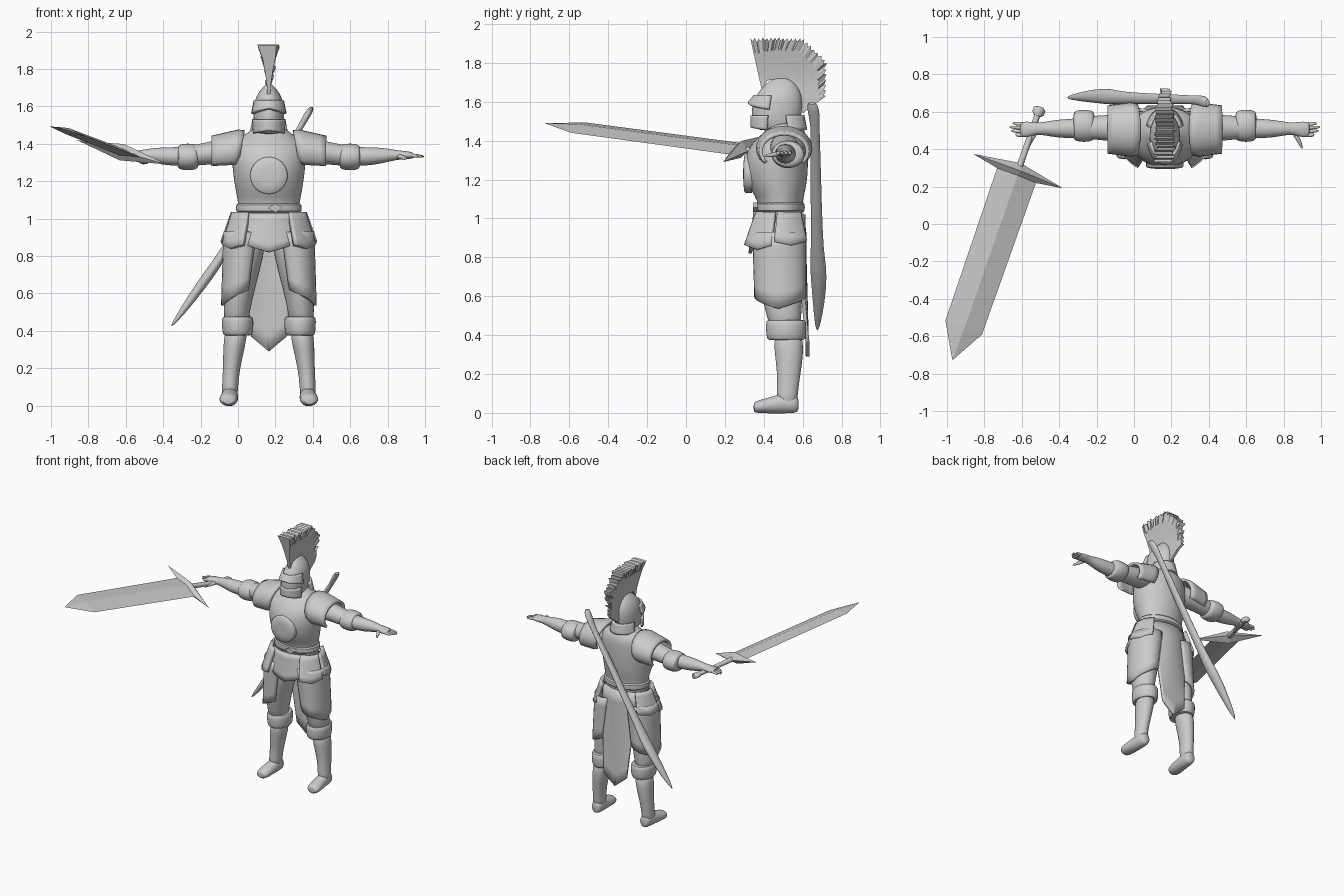
import bpy, bmesh, math, random
from mathutils import Vector

random.seed(4)
if "Cube" in bpy.data.objects:
    bpy.data.objects.remove(bpy.data.objects["Cube"])

MID = 0.165  # body centre line
X, Y, Z = Vector((1, 0, 0)), Vector((0, 1, 0)), Vector((0, 0, 1))
grey = bpy.data.materials.new("armour grey")
grey.use_nodes = True
grey.diffuse_color = (0.6, 0.6, 0.6, 1)
grey.node_tree.nodes["Principled BSDF"].inputs["Base Color"].default_value = (0.6, 0.6, 0.6, 1)


def finish(name, verts, faces, smooth=True, subsurf=0, thick=0, angle=50):
    bm = bmesh.new()
    vs = [bm.verts.new(v) for v in verts]
    for f in faces:
        bm.faces.new([vs[i] for i in f])
    bmesh.ops.recalc_face_normals(bm, faces=bm.faces)
    mesh = bpy.data.meshes.new(name)
    bm.to_mesh(mesh)
    bm.free()
    mesh.materials.append(grey)
    ob = bpy.data.objects.new(name, mesh)
    bpy.context.collection.objects.link(ob)
    if thick:
        mod = ob.modifiers.new("thickness", "SOLIDIFY")
        mod.thickness, mod.offset = thick, 0
    if subsurf:
        ob.modifiers.new("rounding", "SUBSURF").levels = subsurf
        ob.modifiers["rounding"].render_levels = subsurf
    if smooth:
        bpy.ops.object.select_all(action="DESELECT")
        ob.select_set(True)
        bpy.context.view_layer.objects.active = ob
        bpy.ops.object.shade_smooth_by_angle(angle=math.radians(angle))
    return ob


def loft(name, stations, u=X, v=Y, n=16, **kw):
    """Skin over ellipses (x, y, z, half size along u, half size along v)."""
    verts = []
    for x, y, z, a, b in stations:
        for i in range(n):
            t = math.tau * i / n
            verts.append(Vector((x, y, z)) + u * a * math.cos(t) + v * b * math.sin(t))
    faces = [(r * n + i, r * n + (i + 1) % n, (r + 1) * n + (i + 1) % n, (r + 1) * n + i)
             for r in range(len(stations) - 1) for i in range(n)]
    faces += [tuple(range(n)), tuple(range(len(verts) - n, len(verts)))]
    return finish(name, verts, faces, **kw)


def shell(name, point, cols=14, rows=5, thick=0.018):
    """Curved plate: point(s, t) with s across and t from top to bottom."""
    verts = [point(i / cols, j / rows) for j in range(rows + 1) for i in range(cols + 1)]
    w = cols + 1
    faces = [(j * w + i, j * w + i + 1, (j + 1) * w + i + 1, (j + 1) * w + i)
             for j in range(rows) for i in range(cols)]
    return finish(name, verts, faces, thick=thick)


def mix(a, b, t):
    return a + (b - a) * t


def wrap(name, side, a0, a1, top, bottom, z0, z1, drop=0.0, **kw):
    """Hanging plate; top and bottom are (dx, cy, rx, ry), drop makes a centre point."""
    def point(s, t):
        a = math.radians(mix(a0, a1, s))
        dx, cy, rx, ry = (mix(p, q, t) for p, q in zip(top, bottom))
        z = mix(z0, z1 - drop * (1 - abs(2 * s - 1)), t)
        return Vector((MID + side * (dx + rx * math.cos(a)), cy + ry * math.sin(a), z))
    return shell(name, point, **kw)


# Torso, belt and neck
loft("torso", [(MID, cy, z, rx, ry) for z, cy, rx, ry in (
    (0.86, .485, .15, .11), (0.95, .485, .175, .12), (1.03, .485, .165, .115), (1.09, .485, .165, .115),
    (1.14, .475, .178, .14), (1.22, .465, .19, .162), (1.31, .465, .2, .165), (1.38, .48, .2, .15),
    (1.43, .505, .165, .12), (1.46, .51, .11, .09), (1.5, .5, .07, .075))], n=24, subsurf=1)
loft("belt", [(MID, .485, z, r, r - .05) for z, r in (
    (1.03, .165), (1.035, .178), (1.08, .178), (1.085, .165))], n=24, subsurf=1)
loft("belt_buckle", [(.2, y, 1.057, .04, .024) for y in (.345, .38)], X, Z, 4)
loft("chest_disc", [(MID, y, 1.23, r, r) for y, r in (
    (.34, .1), (.308, .1), (.3, .092), (.295, .05), (.294, .01))], X, Z, 32)

# Helmet
loft("helmet", [(MID, cy, z, rx, ry) for z, cy, rx, ry in (
    (1.45, .465, .06, .09), (1.47, .465, .076, .115), (1.53, .465, .083, .13), (1.59, .47, .084, .132),
    (1.64, .48, .074, .115), (1.68, .485, .053, .09), (1.71, .49, .025, .055), (1.725, .49, .008, .03))],
    n=20, subsurf=1)
wrap("helmet_brow", 1, -165, -15, (0, .47, .075, .115), (0, .465, .09, .142), 1.63, 1.56, -.03)
wrap("helmet_chin_guard", 1, -160, -20, (0, .465, .086, .125), (0, .455, .082, .115), 1.53, 1.455, -.015)
wrap("helmet_neck_guard", 1, 20, 160, (0, .47, .085, .13), (0, .48, .1, .135), 1.53, 1.455)


def along(points, t):
    f = t * (len(points) - 1)
    i = min(int(f), len(points) - 2)
    return Vector(points[i]).lerp(Vector(points[i + 1]), f - i)


# Jagged fan crest
root = [(.39, 1.66), (.42, 1.71), (.49, 1.72), (.56, 1.66), (.6, 1.54)]
rim = [(.33, 1.93), (.47, 1.935), (.61, 1.925), (.725, 1.81), (.72, 1.63)]
cols, rows = 52, 4
verts, faces = [], []
for i in range(cols + 1):
    t = i / cols
    low, high = along(root, t), along(rim, t)
    high = high.lerp(low, (0.07 if i % 2 else 0) + random.uniform(0, .03))
    for j in range(rows + 1):
        k = j / rows
        p = low.lerp(high, k)
        half = .009 + .042 * max(0, (p.y - 1.7) / .23) ** 1.3
        shift = random.uniform(-.012, .012) if j == rows else 0
        verts += [(MID - half + shift, p.x, p.y), (MID + half + shift, p.x, p.y)]
idx = lambda i, j, s: (i * (rows + 1) + j) * 2 + s
for i in range(cols):
    for j in range(rows):
        for s in (0, 1):
            faces.append((idx(i, j, s), idx(i + 1, j, s), idx(i + 1, j + 1, s), idx(i, j + 1, s)))
    for j in (0, rows):
        faces.append((idx(i, j, 0), idx(i + 1, j, 0), idx(i + 1, j, 1), idx(i, j, 1)))
for i in (0, cols):
    for j in range(rows):
        faces.append((idx(i, j, 0), idx(i, j, 1), idx(i, j + 1, 1), idx(i, j + 1, 0)))
finish("helmet_crest", verts, faces, smooth=False)

# Front tasset and back cloth
wrap("front_tasset", 1, -140, -40, (0, .48, .18, .125), (0, .48, .2, .15), 1.03, .87, .05)
shell("back_cloth", lambda s, t: Vector((
    MID + (s - .5) * mix(.3, .19, t), mix(.605, .625, t) - .05 * (1 - t) * (2 * s - 1) ** 2,
    mix(1.02, .37 - .08 * (1 - abs(2 * s - 1)), t))), rows=8)

# Limbs and their armour, both sides
for side, label in ((1, "left"), (-1, "right")):
    px = lambda dx: MID + side * dx
    # Legs
    loft(label + "_thigh", [(px(dx), cy, z, rx, ry) for z, dx, cy, rx, ry in (
        (.95, .09, .485, .085, .11), (.8, .125, .485, .1, .125), (.62, .16, .49, .085, .11),
        (.5, .172, .505, .07, .09), (.42, .175, .51, .065, .08))], subsurf=1)
    loft(label + "_knee_cuff", [(px(.167), .515, z, r, r + .02) for z, r in (
        (.375, .06), (.375, .075), (.39, .084), (.46, .088), (.478, .08), (.478, .06))], subsurf=1)
    loft(label + "_shin", [(px(dx), cy, z, rx, ry) for z, dx, cy, rx, ry in (
        (.42, .172, .525, .065, .075), (.32, .185, .53, .06, .078), (.2, .2, .53, .046, .06),
        (.1, .208, .52, .043, .055), (.03, .21, .52, .045, .055))], subsurf=1)
    loft(label + "_foot", [(px(dx), y, z, rx, rz) for y, dx, z, rx, rz in (
        (.58, .206, .045, .025, .035), (.565, .206, .048, .042, .05), (.5, .208, .05, .045, .054),
        (.42, .214, .037, .05, .04), (.37, .217, .032, .05, .034), (.345, .217, .028, .032, .024))],
        X, Z, subsurf=1)
    wrap(label + "_thigh_plate", side, -125, 115, (.13, .48, .105, .13), (.162, .485, .085, .125),
         .93, .62, .085, cols=20)
    # Hip plates
    for part, a0, a1, z1 in (("front", -56, -10, .86), ("side", -6, 44, .88)):
        wrap(f"{label}_{part}_hip_plate", side, a0, a1, (0, .485, .19, .14), (0, .475, .245, .2),
             1.03, z1, .02, thick=.028)
    # Arm, elbow pad and hand
    loft(label + "_arm", [(px(dx), y, z, ry, rz) for dx, y, z, ry, rz in (
        (.1, .5, 1.37, .08, .075), (.22, .51, 1.365, .075, .07), (.32, .515, 1.35, .07, .062),
        (.42, .515, 1.335, .06, .055), (.5, .51, 1.332, .052, .05), (.57, .51, 1.335, .05, .048),
        (.65, .51, 1.34, .035, .034), (.69, .51, 1.34, .032, .025), (.74, .505, 1.34, .046, .022),
        (.78, .505, 1.337, .038, .015))], Y, Z, subsurf=1)
    loft(label + "_elbow_pad", [(px(dx), .525, 1.33, r + .015, r) for dx, r in (
        (.375, .05), (.385, .066), (.41, .072), (.45, .074), (.485, .065), (.49, .045))],
        Y, Z, subsurf=1)
    for k in range(4):
        y, reach = .475 + .02 * k, (.8, .825, .835, .815)[k]
        loft(f"{label}_finger_{k + 1}", [(px(.755), y, 1.337, .012, .012), (px(.79), y, 1.336, .011, .011),
             (px(reach), y + .004, 1.332, .006, .006)], Y, Z, 8, subsurf=1)
    loft(label + "_thumb", [(px(.69), .49, 1.335, .018, .016), (px(.715), .45, 1.328, .014, .014),
         (px(.735), .4, 1.32, .007, .007)], X, Z, 8, subsurf=1)
    # Shoulder guard

    def shoulder(s, t):
        a = math.radians(mix(-40, 220, s))
        r = mix(.125, .105, t) if t > .1 else .115
        return Vector((px(mix(.15, .305, t) - .02 * (1 - t) * math.sin(a)), .505 + (r + .015) * math.cos(a),
                       mix(1.365, 1.345, t) + (r - .015) * math.sin(a)))
    shell(label + "_shoulder_guard", shoulder, cols=20)

# Long curved weapon slung on the back
sling = [(.4, .645, 1.6, .012, .022), (.375, .655, 1.565, .022, .036), (.33, .665, 1.48, .014, .022),
         (.24, .665, 1.34, .02, .028), (.08, .67, 1.07, .022, .03), (-.07, .675, .83, .024, .034),
         (-.12, .68, .75, .03, .046), (-.2, .685, .64, .03, .04), (-.3, .68, .5, .02, .024),
         (-.36, .675, .42, .004, .006)]
loft("slung_scabbard", sling, Vector((.85, 0, -.5)), Y, 10, subsurf=1)

# Great sword held in the right hand
guard = Vector((-.62, .283, 1.355))
tip = Vector((-.97, -.725, 1.49))
length = (tip - guard).length
L = (tip - guard).normalized()
W = Vector((.48, -.185, -.13))
W = (W - L * W.dot(L)).normalized()
N = L.cross(W)


def on_sword(d, a, b):
    return (*(guard + L * d), a, b)


loft("sword_blade", [on_sword(0, .115, .02), on_sword(length * .83, .108, .018),
     on_sword(length, .002, .001)], W, N, 4, smooth=False)
ends = [guard - W * .265, guard + W * .265]
ring = [guard + L * .045, guard + N * .045, guard - L * .045, guard - N * .045]
finish("sword_guard", ends + ring, [(e, 2 + i, 2 + (i + 1) % 4) for e in (0, 1) for i in range(4)], smooth=False)
loft("sword_grip", [on_sword(-.02, .018, .018), on_sword(-.33, .016, .016)], W, N, 8)
loft("sword_pommel", [on_sword(d, a, .02) for d, a in ((-.315, .02), (-.33, .034), (-.355, .034), (-.365, .02))],
     W, N, 8)
